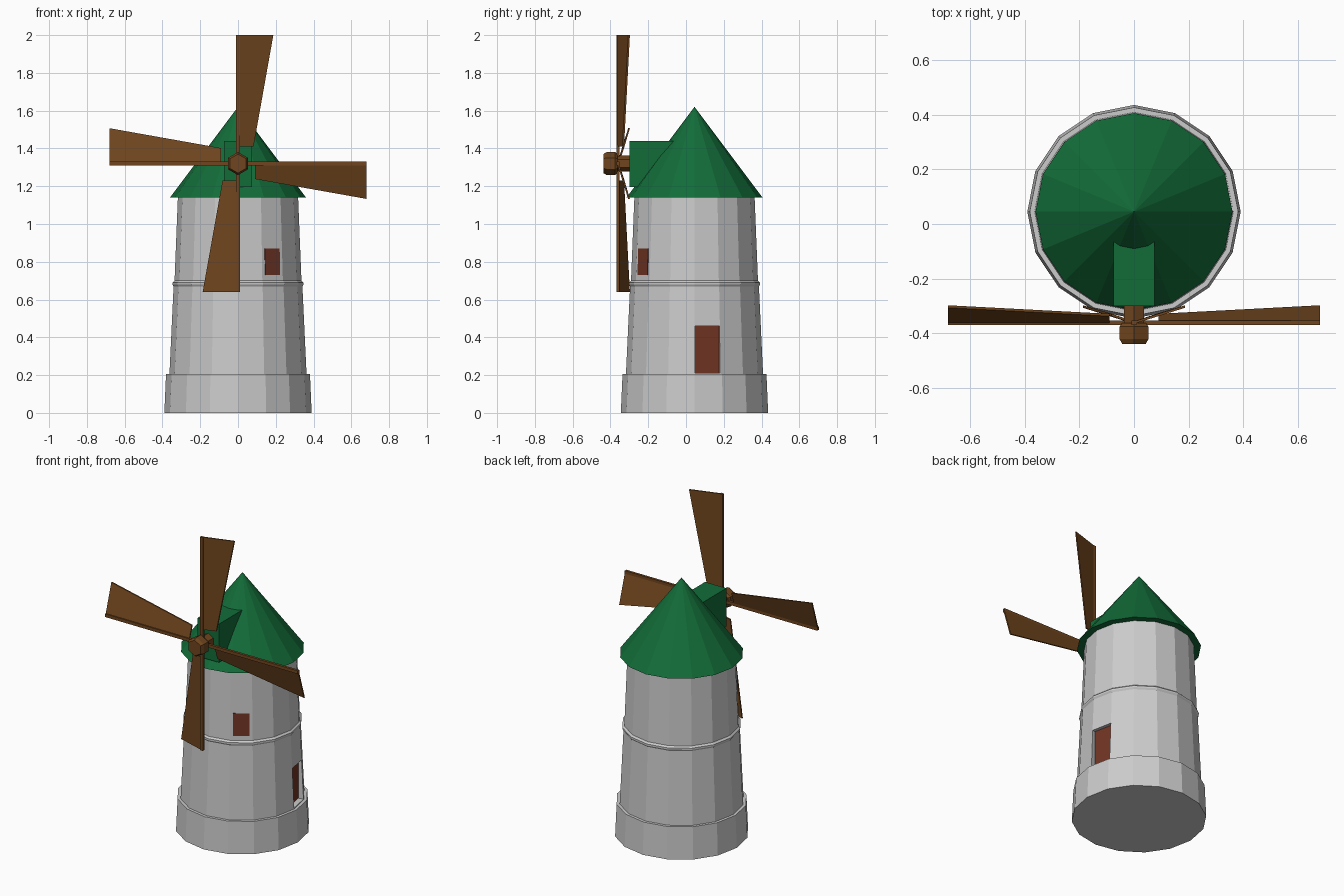
import bpy, bmesh
from math import radians, pi, cos, sin
from mathutils import Matrix, Vector

if "Cube" in bpy.data.objects:
    bpy.data.objects.remove(bpy.data.objects["Cube"])

CY = 0.045      # tower axis in y
SIDES = 16
HUB_Z = 1.32


def material(name, rgb):
    m = bpy.data.materials.new(name)
    m.diffuse_color = (*rgb, 1)
    m.use_nodes = True
    m.node_tree.nodes["Principled BSDF"].inputs["Base Color"].default_value = m.diffuse_color
    return m


green = material("roof_green", (0.006, 0.15, 0.04))
wood = material("sail_wood", (0.16, 0.06, 0.013))
red = material("door_red", (0.17, 0.035, 0.018))


def finish(name, bm, mat=None, matrix=Matrix()):
    bmesh.ops.remove_doubles(bm, verts=bm.verts, dist=1e-5)
    bmesh.ops.recalc_face_normals(bm, faces=bm.faces)
    me = bpy.data.meshes.new(name)
    bm.to_mesh(me)
    bm.free()
    me.transform(matrix)
    ob = bpy.data.objects.new(name, me)
    bpy.context.collection.objects.link(ob)
    if mat:
        me.materials.append(mat)
    return ob


def lathe(name, profile, sides, mat=None, matrix=Matrix()):
    """Solid of revolution about z from (radius, z) points, capped at both ends."""
    bm = bmesh.new()
    rings = [[bm.verts.new((r * cos(2 * pi * i / sides), r * sin(2 * pi * i / sides), z))
              for i in range(sides)] for r, z in profile]
    for a, b in zip(rings, rings[1:]):
        for i in range(sides):
            j = (i + 1) % sides
            bm.faces.new((a[i], a[j], b[j], b[i]))
    bm.faces.new(rings[0][::-1])
    bm.faces.new(rings[-1])
    return finish(name, bm, mat, matrix)


def box(name, lo, hi, mat=None, matrix=Matrix()):
    bm = bmesh.new()
    bmesh.ops.create_cube(bm, size=1)
    lo, hi = Vector(lo), Vector(hi)
    for v in bm.verts:
        v.co = (lo + hi) / 2 + v.co * (hi - lo)
    return finish(name, bm, mat, matrix)


def on_wall(degrees):
    """Frame whose x axis points outward from the tower axis."""
    return Matrix.Translation((0, CY, 0)) @ Matrix.Rotation(radians(degrees), 4, 'Z')


# Stone tower with plinth and string course
tower = lathe("tower", [(0.39, 0), (0.381, 0.205), (0.363, 0.205), (0.341, 0.67),
                        (0.347, 0.68), (0.347, 0.69), (0.336, 0.70), (0.318, 1.15)],
              SIDES, None, Matrix.Translation((0, CY, 0)))

# Recessed doorway
door_frame = on_wall(11.25)
cutter = box("door_cutter", (0.32, -0.067, 0.21), (0.45, 0.067, 0.46), None, door_frame)
cutter.hide_render = True
mod = tower.modifiers.new("doorway", 'BOOLEAN')
mod.operation = 'DIFFERENCE'
mod.solver = 'EXACT'
mod.object = cutter
bpy.context.view_layer.objects.active = tower
bpy.ops.object.modifier_apply(modifier=mod.name)
bpy.data.objects.remove(cutter)
box("door", (0.30, -0.067, 0.21), (0.323, 0.067, 0.46), red, door_frame)

# Window, leaning with the wall
lean = Matrix.Translation((0.3275, 0, 0.80)) @ Matrix.Rotation(radians(-2.25), 4, 'Y')
box("window", (-0.02, -0.047, -0.07), (0.002, 0.047, 0.07), red, on_wall(-56.25) @ lean)

# Conical roof and the dormer carrying the shaft
bm = bmesh.new()
bmesh.ops.create_cone(bm, cap_ends=True, segments=SIDES, radius1=0.36, radius2=0, depth=0.48)
finish("roof", bm, green, Matrix.Translation((0, CY, 1.38)))
box("dormer", (-0.075, -0.30, 1.195), (0.075, 0.0, 1.44), green)

# Hexagonal shaft and hub, axis pointing to the front with a corner upward
axis = (Matrix.Translation((0, 0, HUB_Z)) @ Matrix.Rotation(pi / 2, 4, 'X')
        @ Matrix.Rotation(pi / 6, 4, 'Z'))
lathe("shaft", [(0.042, 0.28), (0.042, 0.38)], 6, wood, axis)
lathe("hub", [(0.05, 0.362), (0.061, 0.375), (0.061, 0.42), (0.05, 0.438)], 6, wood, axis)

# Four twisted sails, each an arm and a tapering board
for k in range(4):
    turn = Matrix.Translation((0, 0, HUB_Z)) @ Matrix.Rotation(k * pi / 2, 4, 'Y')
    box(f"sail_arm_{k + 1}", (-0.01, -0.369, 0.0), (0.01, -0.353, 0.68), wood, turn)
    bm = bmesh.new()
    outline = [(-0.01, -0.364, 0.09), (0.082, -0.333, 0.09),
               (0.187, -0.302, 0.68), (-0.01, -0.364, 0.68)]
    front = [bm.verts.new((x, y - 0.004, z)) for x, y, z in outline]
    back = [bm.verts.new((x, y + 0.005, z)) for x, y, z in outline]
    bm.faces.new(front)
    bm.faces.new(back[::-1])
    for i in range(4):
        j = (i + 1) % 4
        bm.faces.new((front[i], back[i], back[j], front[j]))
    finish(f"sail_{k + 1}", bm, wood, turn)
